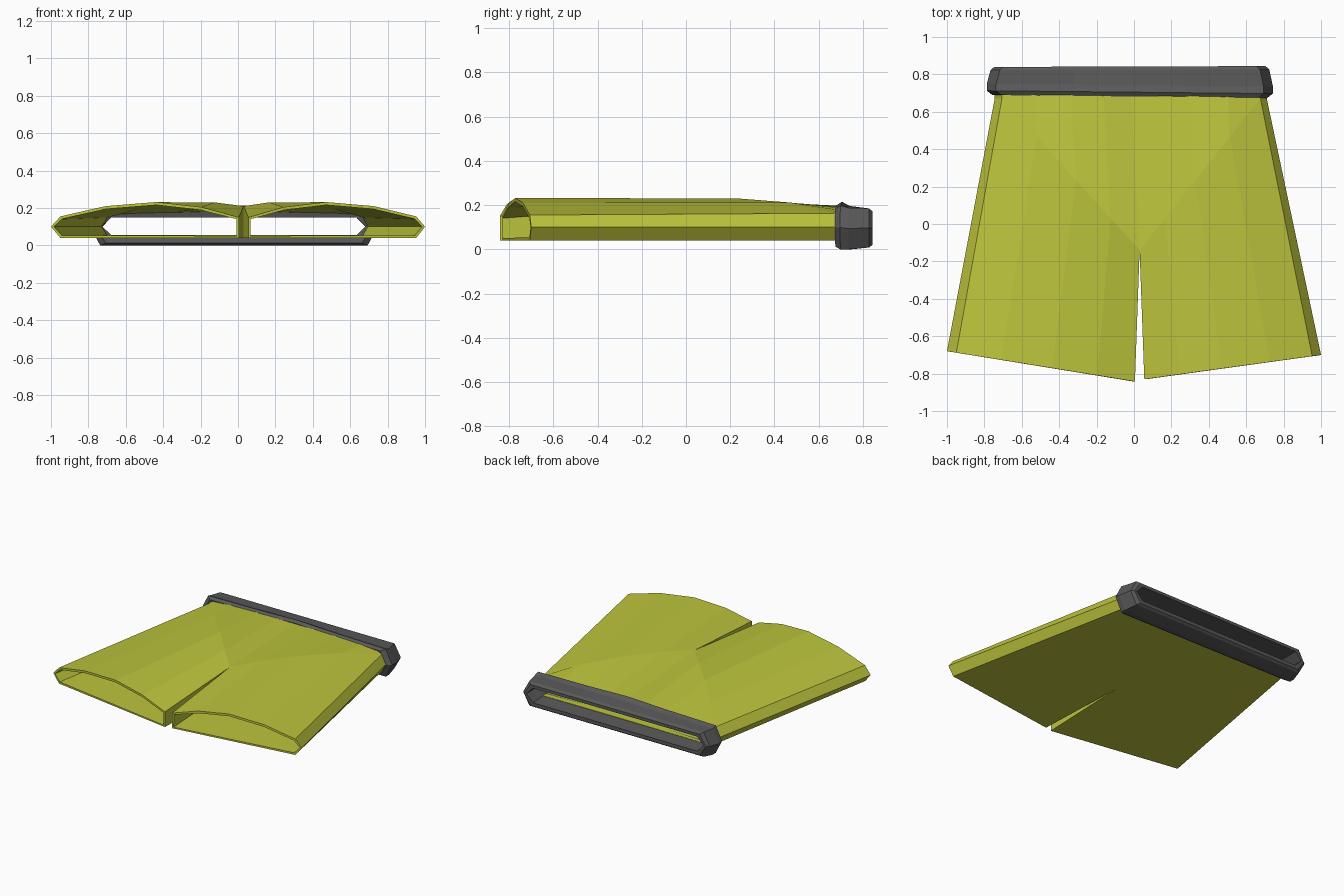
import bpy, bmesh
from mathutils import Vector

cube = bpy.data.objects.get("Cube")
if cube:
    bpy.data.objects.remove(cube)


def material(name, rgb, roughness=0.8):
    m = bpy.data.materials.new(name)
    m.use_nodes = True
    m.diffuse_color = (*rgb, 1)
    bsdf = m.node_tree.nodes["Principled BSDF"]
    bsdf.inputs["Base Color"].default_value = (*rgb, 1)
    bsdf.inputs["Roughness"].default_value = roughness
    return m


def finish(bm, name, mat):
    bmesh.ops.remove_doubles(bm, verts=bm.verts, dist=0.0005)
    bmesh.ops.recalc_face_normals(bm, faces=bm.faces)
    # open shells may come out inside out: the highest face must look up
    top = max(bm.faces, key=lambda f: f.calc_center_median().z)
    if top.normal.z < 0:
        bmesh.ops.reverse_faces(bm, faces=bm.faces)
    me = bpy.data.meshes.new(name)
    bm.to_mesh(me)
    bm.free()
    me.materials.append(mat)
    ob = bpy.data.objects.new(name, me)
    bpy.context.collection.objects.link(ob)
    return ob


def lerp(a, b, t):
    return a + (b - a) * t


olive = material("olive yellow cloth", (0.51, 0.56, 0.045))
grey = material("dark grey elastic", (0.10, 0.10, 0.10))

# Shorts: each row runs from the inner seam over the top to the outer side
COLS = [0, 0.2, 0.44, 0.71, 0.95, 1]
HEM_Z = [0.15, 0.205, 0.232, 0.21, 0.155, 0.1]
HIP_Z = [0.21, 0.23, 0.23, 0.212, 0.163, 0.1]
WAIST_Z = [0.195, 0.195, 0.19, 0.185, 0.172, 0.1]
FLOOR = 0.04

bm = bmesh.new()


def face(*points):
    bm.faces.new([bm.verts.new(p) for p in points])


def drop(p):
    return Vector((p.x, p.y, FLOOR))


def leg(hem_in, hem_out, hem_y_in, hem_y_out, waist_x):
    hem, hip, waist = [], [], []
    for t, zh, zp, zw in zip(COLS, HEM_Z, HIP_Z, WAIST_Z):
        hem.append(Vector((lerp(hem_in, hem_out, t), lerp(hem_y_in, hem_y_out, t), zh)))
        hip.append(Vector((lerp(0.03, waist_x, t), lerp(-0.14, 0.67, min(t / 0.95, 1)), zp)))
        waist.append(Vector((lerp(-0.02, waist_x, t), 0.73, zw)))
    for lower, upper in ((hem, hip), (hip, waist)):
        for i in range(len(COLS) - 1):
            face(lower[i], lower[i + 1], upper[i + 1], upper[i])
        # lower bevel of the outer side
        face(lower[-1], drop(lower[-2]), drop(upper[-2]), upper[-1])
        # flat underside
        face(drop(lower[0]), drop(lower[-2]), drop(upper[-2]), drop(upper[0]))
    # inner leg wall up to the crotch
    face(hem[0], hip[0], drop(hip[0]), drop(hem[0]))


leg(0.005, -1.0, -0.842, -0.68, -0.745)
leg(0.055, 1.0, -0.83, -0.70, 0.71)
shorts = finish(bm, "shorts_cloth", olive)
solid = shorts.modifiers.new("cloth thickness", "SOLIDIFY")
solid.thickness = 0.016
solid.offset = -1

# Waistband: flattened hexagonal loops joined around a closed section
SECTION = [  # y, half width, bottom, top, bump at the middle
    (0.682, 0.735, 0.012, 0.185, 0.015),
    (0.705, 0.765, 0.0, 0.198, 0.017),
    (0.742, 0.765, 0.0, 0.188, 0.008),
    (0.825, 0.745, 0.008, 0.185, 0),
    (0.842, 0.725, 0.02, 0.172, 0),
    (0.842, 0.705, 0.045, 0.15, 0),
    (0.69, 0.705, 0.055, 0.15, 0),
]
bm = bmesh.new()
loops = []
for y, half, low, high, bump in SECTION:
    mid, flat = (low + high) / 2, half - 0.05
    outline = [(-half, mid), (-flat, high), (-0.3, high + bump * 0.4), (0, high + bump),
               (0.3, high + bump * 0.4), (flat, high), (half, mid), (flat, low), (-flat, low)]
    tilt = -0.01 if y < 0.76 else 0.003
    loops.append([bm.verts.new((x - 0.022, y + tilt * x, z)) for x, z in outline])
for k, a in enumerate(loops):
    b = loops[(k + 1) % len(loops)]
    for i in range(len(a)):
        j = (i + 1) % len(a)
        bm.faces.new((a[i], a[j], b[j], b[i]))
finish(bm, "waistband", grey)
